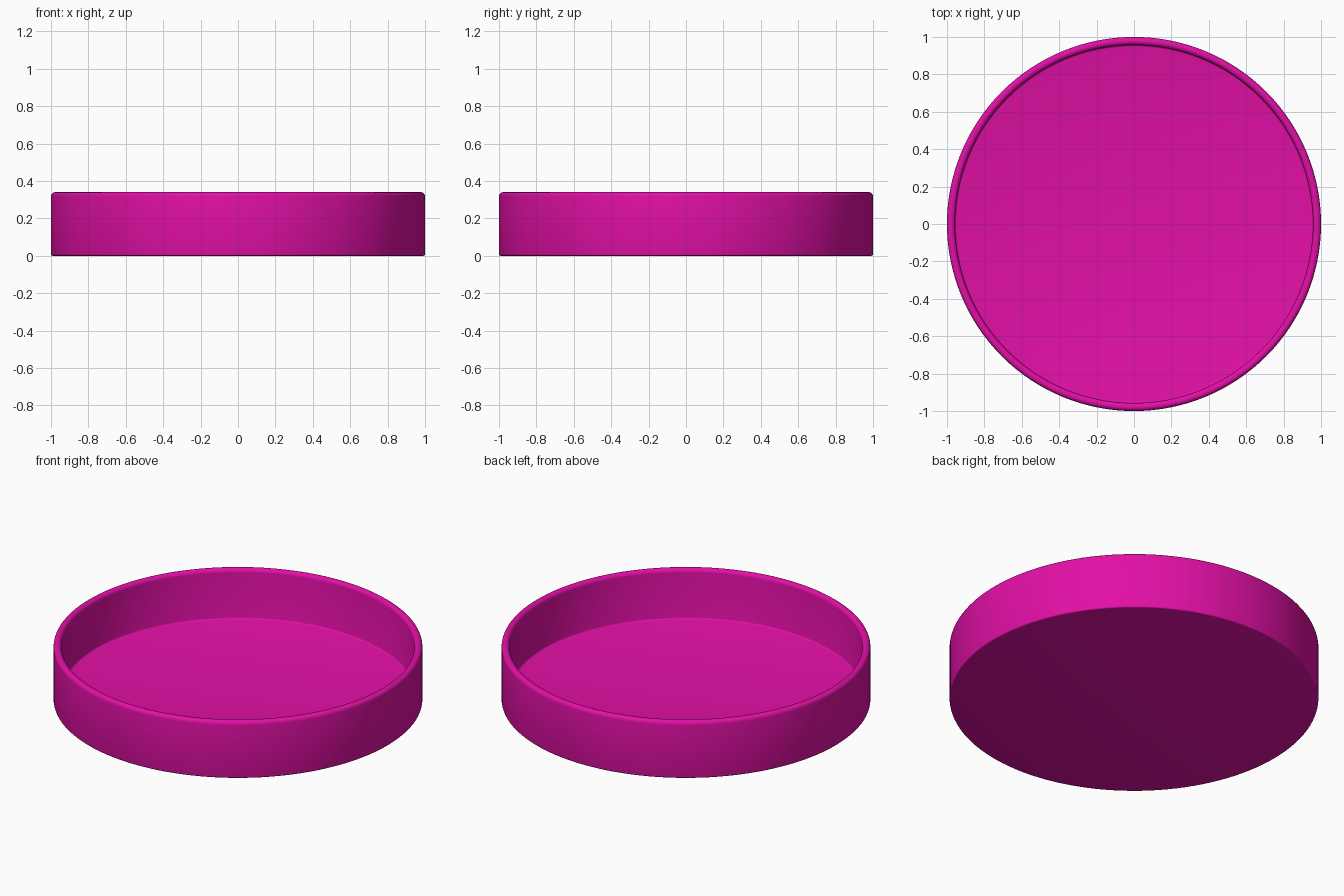
import bpy, bmesh
from math import sin, cos, pi, radians
from mathutils import Vector

if "Cube" in bpy.data.objects:
    bpy.data.objects.remove(bpy.data.objects["Cube"])

SEGMENTS = 128
HEIGHT = 0.34
INNER = 0.957      # inner wall radius
FLOOR_Z = 0.042    # top of the floor


def arc(cx, cz, r, a0, a1, n):
    """Points of a circular arc in the (radius, z) plane."""
    return [(cx + r * cos(radians(a0 + (a1 - a0) * i / n)),
             cz + r * sin(radians(a0 + (a1 - a0) * i / n))) for i in range(n + 1)]


# Half cross-section: underside, outer wall, rounded rim, inner wall, fillet, floor
rim = (1 - INNER) / 2
profile = [(0, 0)]
profile += arc(0.992, 0.008, 0.008, -90, 0, 3)
profile += arc(1 - rim, HEIGHT - rim, rim, 0, 180, 12)
profile += arc(INNER - 0.009, FLOOR_Z + 0.009, 0.009, 0, -90, 3)
profile += [(0, FLOOR_Z)]

# Revolve the section around z
bm = bmesh.new()
verts = [bm.verts.new((r, 0, z)) for r, z in profile]
edges = [bm.edges.new(pair) for pair in zip(verts, verts[1:])]
bmesh.ops.spin(bm, geom=verts + edges, cent=(0, 0, 0), axis=Vector((0, 0, 1)),
               angle=2 * pi, steps=SEGMENTS, use_merge=False)
bmesh.ops.remove_doubles(bm, verts=bm.verts, dist=1e-4)
bmesh.ops.recalc_face_normals(bm, faces=bm.faces)

mesh = bpy.data.meshes.new("round_dish")
bm.to_mesh(mesh)
bm.free()
dish = bpy.data.objects.new("round_dish", mesh)
bpy.context.collection.objects.link(dish)

# Magenta plastic
mat = bpy.data.materials.new("magenta")
mat.diffuse_color = (0.76, 0.005, 0.38, 1)
mat.use_nodes = True
mat.node_tree.nodes["Principled BSDF"].inputs["Base Color"].default_value = mat.diffuse_color
mesh.materials.append(mat)

# Smooth walls
bpy.context.view_layer.objects.active = dish
dish.select_set(True)
bpy.ops.object.shade_smooth_by_angle(angle=radians(35))
